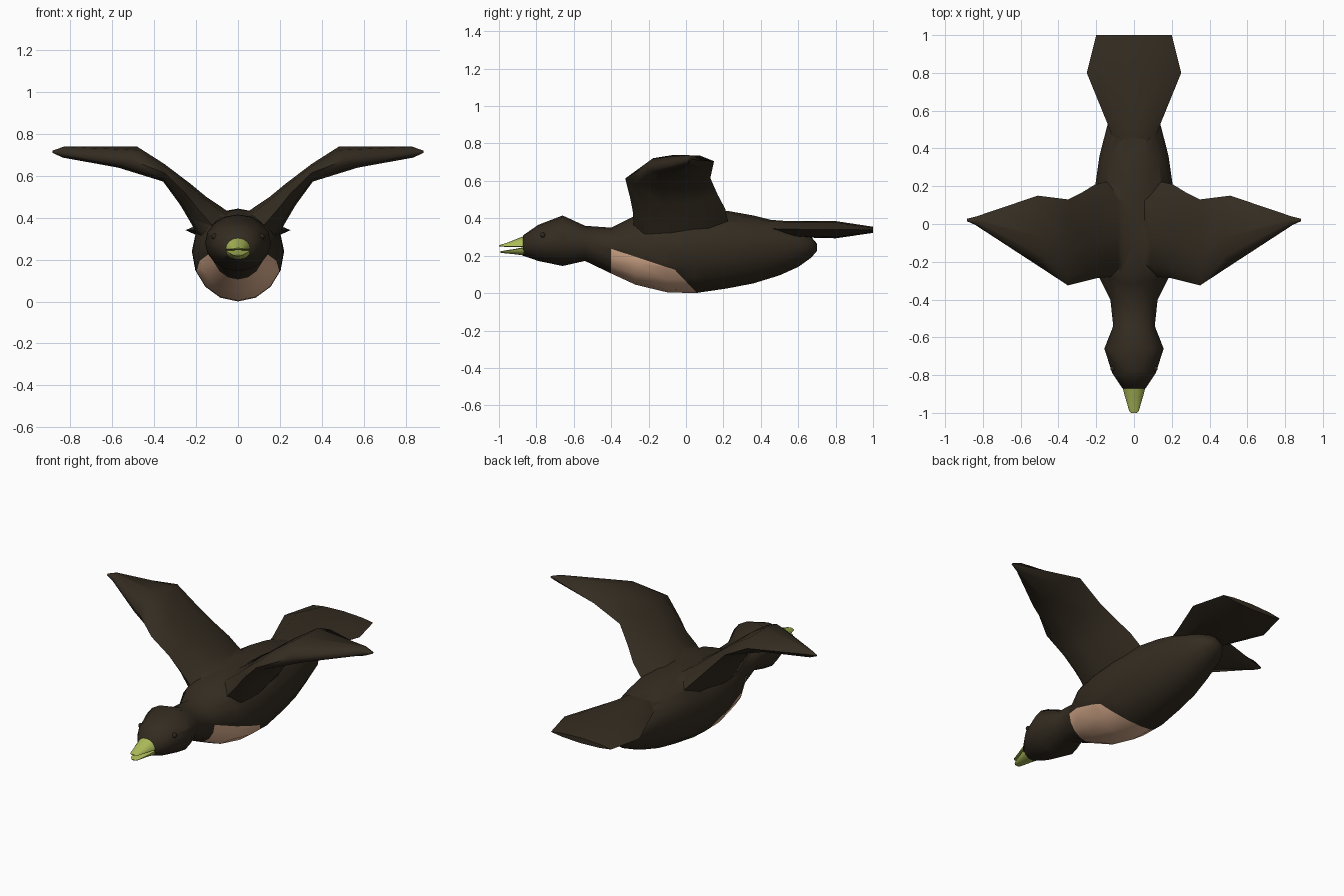
import bpy, bmesh, math
from mathutils import Vector

if "Cube" in bpy.data.objects:
    bpy.data.objects.remove(bpy.data.objects["Cube"])


def material(name, rgb):
    m = bpy.data.materials.new(name)
    m.diffuse_color = (*rgb, 1)
    m.use_nodes = True
    m.node_tree.nodes["Principled BSDF"].inputs["Base Color"].default_value = m.diffuse_color
    return m


BROWN = material("dark_brown", (0.034, 0.025, 0.015))
TAN = material("breast_tan", (0.75, 0.45, 0.29))
GREEN = material("beak_green", (0.42, 0.50, 0.10))
BLACK = material("eye_dark", (0.028, 0.021, 0.013))


def loft(rings):
    """Skin a list of equal-length closed rings and cap both ends."""
    bm = bmesh.new()
    vs = [[bm.verts.new(p) for p in r] for r in rings]
    n = len(vs[0])
    for a, b in zip(vs, vs[1:]):
        for i in range(n):
            j = (i + 1) % n
            bm.faces.new((a[i], a[j], b[j], b[i]))
    bm.faces.new(vs[0])
    bm.faces.new(vs[-1])
    bmesh.ops.recalc_face_normals(bm, faces=bm.faces[:])
    return bm


def finish(name, bm, mats, angle=50):
    me = bpy.data.meshes.new(name)
    bm.to_mesh(me)
    bm.free()
    ob = bpy.data.objects.new(name, me)
    bpy.context.collection.objects.link(ob)
    for m in mats:
        me.materials.append(m)
    smooth(ob, angle)
    return ob


def smooth(ob, angle):
    bpy.ops.object.select_all(action='DESELECT')
    ob.select_set(True)
    bpy.context.view_layer.objects.active = ob
    bpy.ops.object.shade_smooth_by_angle(angle=math.radians(angle))


def oval(y, w, zb, zw, zt, n=16):
    """Ring across y: half width w, widest at zw, bottom zb, top zt."""
    ring = []
    for i in range(n):
        a = 2 * math.pi * i / n
        s = math.sin(a)
        ring.append((w * math.cos(a), y, zw + s * ((zt - zw) if s > 0 else (zw - zb))))
    return ring


# body and head: y, half width, bottom, widest height, top
body_rings = [
    (-.872, .060, .200, .255, .308), (-.79, .115, .172, .27, .365),
    (-.66, .157, .145, .28, .415), (-.54, .110, .172, .27, .360),
    (-.40, .125, .105, .24, .350), (-.27, .190, .045, .23, .415),
    (-.10, .217, .004, .235, .440), (.05, .220, .000, .24, .443),
    (.22, .203, .025, .25, .440), (.36, .183, .052, .26, .415),
    (.50, .147, .095, .265, .380), (.60, .120, .140, .26, .340),
    (.67, .075, .190, .25, .300), (.70, .030, .225, .24, .265)]
bm = loft([oval(*r) for r in body_rings])

# breast patch: cut along two sloping planes and colour what lies below
cuts = [(Vector((0, -.06, .125)), Vector((0, .112, .34))),
        (Vector((0, -.06, .125)), Vector((0, .115, .11)))]
for co, no in cuts:
    bmesh.ops.bisect_plane(bm, geom=bm.verts[:] + bm.edges[:] + bm.faces[:],
                           plane_co=co, plane_no=no.normalized(), dist=1e-5)
for f in bm.faces:
    c = f.calc_center_median()
    if c.y > -.4 and all((c - co).dot(no) < 0 for co, no in cuts):
        f.material_index = 1
body = finish("body", bm, [BROWN, TAN], 60)


# wings: leading edge, trailing edge, ridge (x, z), underside (x, z)
wing_sections = [
    ((.03, -.25, .33), (.03, .22, .33), (.008, .400), (.06, .20)),
    ((.12, -.28, .36), (.14, .225, .38), (.085, .455), (.16, .26)),
    ((.19, -.285, .44), (.205, .21, .45), (.15, .498), (.225, .375)),
    ((.25, -.30, .515), (.27, .17, .525), (.225, .560), (.275, .460)),
    ((.35, -.325, .613), (.35, .13, .615), (.35, .655), (.357, .572)),
    ((.51, -.22, .675), (.51, .15, .705), (.48, .738), (.57, .638)),
    ((.84, -.005, .712), (.835, .04, .714), (.83, .738), (.835, .686)),
    ((.885, .015, .714), (.885, .028, .714), (.883, .720), (.883, .708))]


def wing_ring(le, te, top, low, side):
    ys = [le[1] + f * (te[1] - le[1]) for f in (.12, .4, .8)]
    ztop = [le[2] + .8 * (top[1] - le[2]) - .004, top[1], top[1] - .003]
    zlow = [le[2] + .7 * (low[1] - le[2]), low[1], te[2] + .5 * (low[1] - te[2])]
    pts = [le] + [(top[0], y, z) for y, z in zip(ys, ztop)] + [te]
    pts += [(low[0], y, z) for y, z in reversed(list(zip(ys, zlow)))]
    return [(side * x, y, z) for x, y, z in pts]


extras = []
for name, side in (("left_wing", 1), ("right_wing", -1)):
    extras.append(finish(name, loft([wing_ring(*s, side) for s in wing_sections]), [BROWN], 60))


# tail: flat fan with thin side edges
def tail_ring(y, w, zb, ze, zt):
    k = .64 * w
    return [(-w, y, ze), (-k, y, zt - .006), (0, y, zt), (k, y, zt - .006),
            (w, y, ze), (k, y, zb + .006), (0, y, zb), (-k, y, zb + .006)]


extras.append(finish("tail", loft([tail_ring(*r) for r in (
    (.36, .07, .31, .345, .380), (.46, .115, .303, .345, .391),
    (.53, .14, .30, .342, .386),
    (.80, .25, .293, .34, .385), (1.0, .20, .322, .338, .355))]), [BROWN], 60))

# merge wings and tail into one skin with the body
for part in extras:
    mod = body.modifiers.new("join_" + part.name, 'BOOLEAN')
    mod.operation = 'UNION'
    mod.solver = 'EXACT'
    mod.object = part
    bpy.context.view_layer.objects.active = body
    bpy.ops.object.modifier_apply(modifier=mod.name)
    bpy.data.objects.remove(part)
smooth(body, 62)

# beak: upper and lower halves, slightly open
upper = [(-.86, .062, .246, .25, .307), (-.91, .049, .246, .25, .288),
         (-.96, .034, .247, .25, .268), (-.99, .026, .249, .251, .259),
         (-1.0, .014, .250, .252, .255)]
lower = [(-.86, .060, .200, .243, .247), (-.91, .046, .207, .234, .237),
         (-.96, .032, .212, .227, .229), (-.985, .024, .215, .223, .225),
         (-.995, .012, .217, .220, .222)]
finish("upper_beak", loft([oval(*r) for r in upper]), [GREEN])
finish("lower_beak", loft([oval(*r) for r in lower]), [GREEN])

# eyes
for name, side in (("left_eye", 1), ("right_eye", -1)):
    bm = bmesh.new()
    bmesh.ops.create_uvsphere(bm, u_segments=12, v_segments=8, radius=.014)
    bmesh.ops.translate(bm, verts=bm.verts[:], vec=(side * .112, -.765, .31))
    finish(name, bm, [BLACK])
